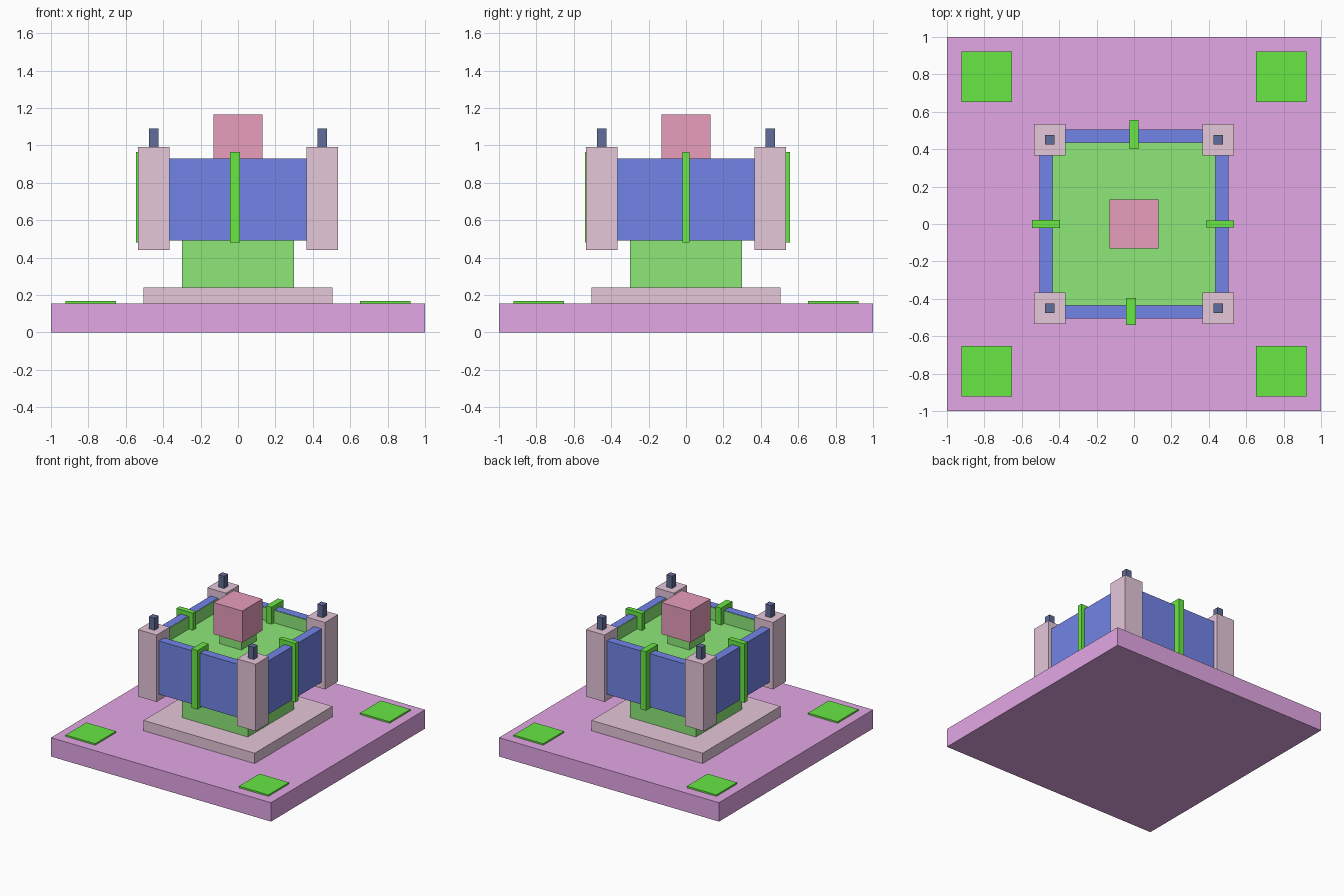
import bpy

if "Cube" in bpy.data.objects:
    bpy.data.objects.remove(bpy.data.objects["Cube"])


def material(name, rgb):
    m = bpy.data.materials.new(name)
    m.diffuse_color = (*rgb, 1)
    m.use_nodes = True
    m.node_tree.nodes["Principled BSDF"].inputs["Base Color"].default_value = m.diffuse_color
    return m


purple = material("purple", (0.77, 0.39, 0.79))
pink = material("pink", (0.79, 0.57, 0.70))
leaf = material("leaf_green", (0.27, 0.80, 0.19))
bright = material("bright_green", (0.14, 0.80, 0.06))
blue = material("blue", (0.17, 0.23, 0.80))
rose = material("rose", (0.80, 0.34, 0.50))
navy = material("navy", (0.12, 0.15, 0.32))


def box(name, x, y, z, mat):
    """Box from (min, max) ranges on each axis."""
    spans = (x, y, z)
    bpy.ops.mesh.primitive_cube_add(size=1, location=[(a + b) / 2 for a, b in spans])
    ob = bpy.context.object
    ob.name = name
    ob.scale = [b - a for a, b in spans]
    bpy.ops.object.transform_apply(location=False, rotation=False, scale=True)
    ob.data.materials.append(mat)
    return ob


def block(name, cx, cy, half, z, mat):
    """Square-plan block around a centre."""
    return box(name, (cx - half, cx + half), (cy - half, cy + half), z, mat)


# Ground slab, plinth and core
block("base_slab", 0, 0, 1.0, (0, 0.155), purple)
block("plinth", 0, 0, 0.505, (0.155, 0.24), pink)
block("core_pedestal", 0, 0, 0.30, (0.24, 0.50), leaf)
block("upper_floor", 0, 0, 0.44, (0.49, 0.825), leaf)
block("cube_stem", 0, 0, 0.10, (0.82, 0.91), leaf)
block("top_cube", 0, 0, 0.13, (0.905, 1.165), rose)

# Corner posts, spikes and ground pads
for sx in (-1, 1):
    for sy in (-1, 1):
        block("corner_post", sx * 0.45, sy * 0.45, 0.085, (0.44, 0.99), pink)
        block("post_spike", sx * 0.45, sy * 0.45, 0.026, (0.99, 1.09), navy)
        block("corner_pad", sx * 0.787, sy * 0.787, 0.134, (0.155, 0.168), bright)

# Wall panels with a thin green inner lining
for s in (-1, 1):
    across = tuple(sorted((s * 0.437, s * 0.505)))
    inner = tuple(sorted((s * 0.432, s * 0.437)))
    run = (-0.42, 0.42)
    box("wall_panel", run, across, (0.492, 0.93), blue)
    box("wall_panel", across, run, (0.492, 0.93), blue)
    box("wall_lining", run, inner, (0.80, 0.928), leaf)
    box("wall_lining", inner, run, (0.80, 0.928), leaf)

# Clamps over the middle of each wall
clamp_z = (0.48, 0.965)
box("front_clamp", (-0.043, 0.01), (-0.54, -0.395), clamp_z, bright)
box("back_clamp", (-0.025, 0.025), (0.40, 0.555), clamp_z, bright)
box("left_clamp", (-0.545, -0.395), (-0.022, 0.022), clamp_z, bright)
box("right_clamp", (0.385, 0.535), (-0.02, 0.02), clamp_z, bright)
